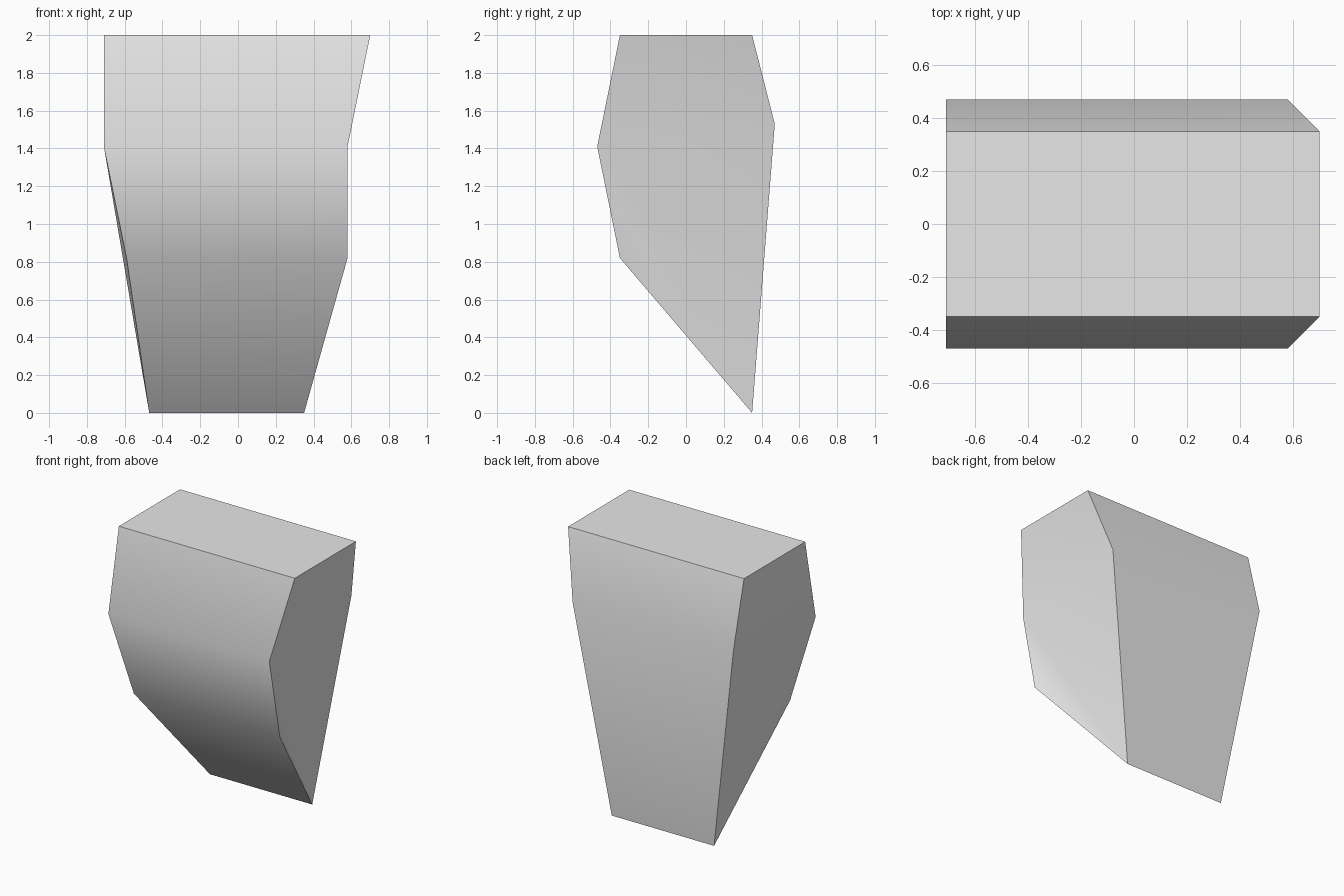
import bpy
import bmesh
import math

cube = bpy.data.objects.get("Cube")
if cube:
    bpy.data.objects.remove(cube, do_unlink=True)

# One light grey stone colour
stone = bpy.data.materials.new("light_grey")
stone.use_nodes = True
grey = (0.8, 0.8, 0.8, 1)
stone.diffuse_color = grey
stone.node_tree.nodes["Principled BSDF"].inputs["Base Color"].default_value = grey

# Side profile, from the bottom edge up the front and down the back:
# y, z, then the x of the right and left corner
profile = [
    (0.35, 0.0, -0.47, 0.35),    # bottom edge
    (-0.35, 0.82, -0.59, 0.58),  # lower front
    (-0.47, 1.41, -0.71, 0.58),  # front bulge
    (-0.35, 2.0, -0.71, 0.70),   # top front
    (0.35, 2.0, -0.71, 0.70),    # top back
    (0.47, 1.53, -0.71, 0.58),   # back bulge
]
BOTTOM, LOW, BULGE, TOP_FRONT, TOP_BACK, BACK = range(len(profile))

bm = bmesh.new()
right = [bm.verts.new((xr, y, z)) for y, z, xr, xl in profile]
left = [bm.verts.new((xl, y, z)) for y, z, xr, xl in profile]


def strip(a, b):
    """Two triangles across the block, split from right a to left b."""
    bm.faces.new((right[a], left[a], left[b]))
    bm.faces.new((right[a], left[b], right[b]))


# Front facets, back facets
strip(LOW, BOTTOM)
strip(LOW, BULGE)
strip(BULGE, TOP_FRONT)
strip(BACK, TOP_BACK)
bm.faces.new((right[BOTTOM], left[BOTTOM], left[BACK]))
bm.faces.new((right[BOTTOM], left[BACK], right[BACK]))

# Flat top
bm.faces.new((right[TOP_FRONT], left[TOP_FRONT], left[TOP_BACK], right[TOP_BACK]))

# Faceted sides
for side in (right, left):
    for tri in ((TOP_BACK, TOP_FRONT, BACK), (TOP_FRONT, BULGE, BACK),
                (BULGE, BOTTOM, BACK), (BULGE, LOW, BOTTOM)):
        bm.faces.new([side[i] for i in tri])

bmesh.ops.recalc_face_normals(bm, faces=bm.faces[:])
mesh = bpy.data.meshes.new("tapered_block")
bm.to_mesh(mesh)
bm.free()
mesh.materials.append(stone)

block = bpy.data.objects.new("tapered_block", mesh)
bpy.context.collection.objects.link(block)

# Soft facets with crisp outer edges
bpy.ops.object.select_all(action="DESELECT")
block.select_set(True)
bpy.context.view_layer.objects.active = block
bpy.ops.object.shade_smooth_by_angle(angle=math.radians(38))
